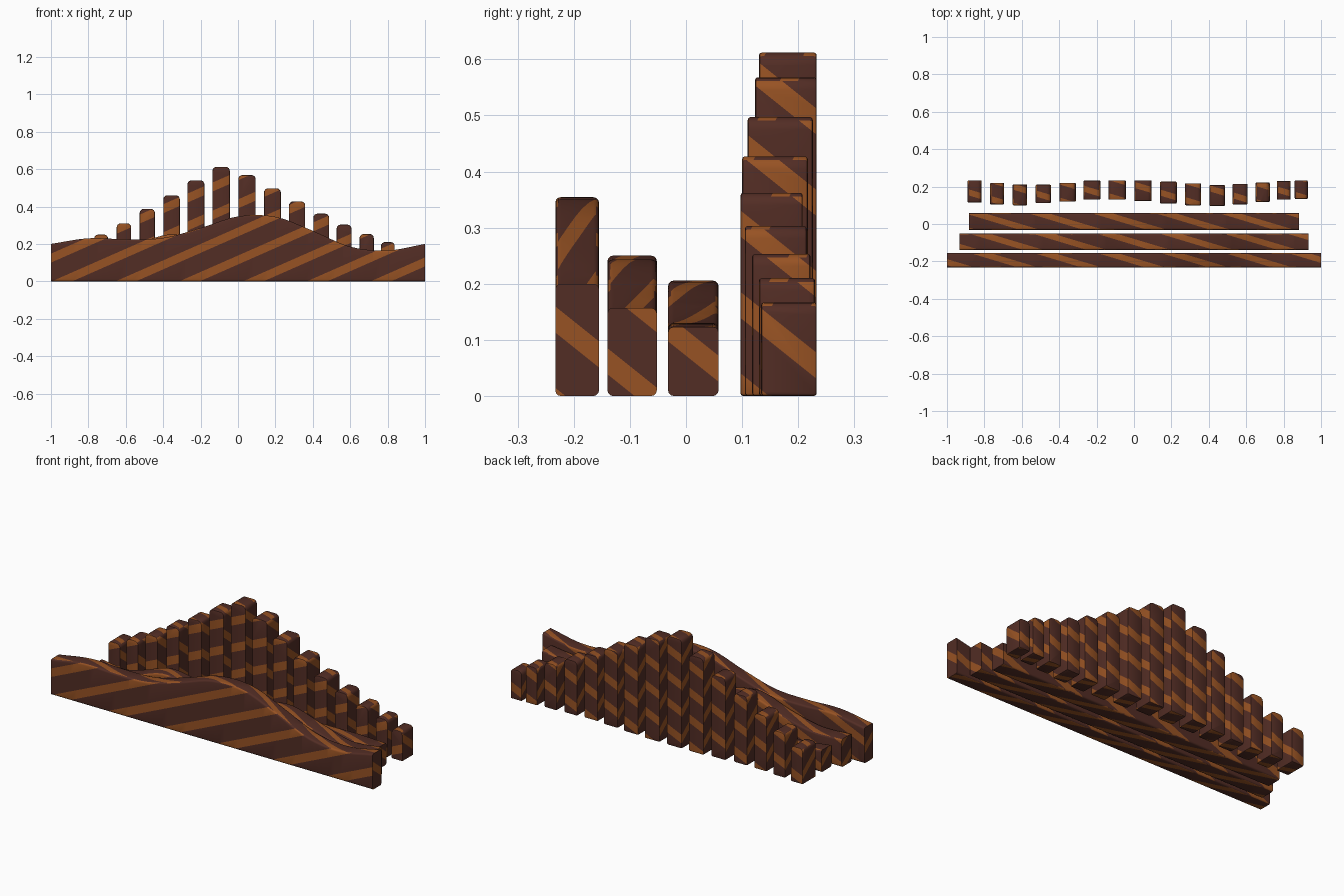
import bpy, bmesh, math
from mathutils import Vector

if "Cube" in bpy.data.objects:
    bpy.data.objects.remove(bpy.data.objects["Cube"])


def material(name, rgb):
    m = bpy.data.materials.new(name)
    m.diffuse_color = (*rgb, 1)
    m.use_nodes = True
    m.node_tree.nodes["Principled BSDF"].inputs["Base Color"].default_value = m.diffuse_color
    return m


DARK = material("dark brown wood", (0.085, 0.026, 0.018))
LIGHT = material("amber grain", (0.31, 0.085, 0.017))

# Diagonal grain for faces pointing along x, y, z: direction, phase, period, share
GRAIN = [
    (Vector((0, 0.8, 1)), -0.05, 0.145, 0.32),
    (Vector((-0.44, 0, 1)), 0.264, 0.15, 0.32),
    (Vector((0.3, 1, 0)), -0.30, 0.102, 0.32),
]


def dominant(n):
    return max(range(3), key=lambda i: abs(n[i]))


def add_grain(bm):
    """Cut stripe borders into the faces and colour the stripes."""
    layer = bm.faces.layers.int.new("side")
    bm.normal_update()
    for f in bm.faces:
        f[layer] = dominant(f.normal)
    for side, (d, phase, period, share) in enumerate(GRAIN):
        vals = [d.dot(v.co) for v in bm.verts]
        k0 = math.floor((min(vals) - phase) / period) - 1
        k1 = math.ceil((max(vals) - phase) / period) + 1
        for k in range(k0, k1 + 1):
            for s in (-0.5, 0.5):
                level = phase + (k + s * share) * period
                faces = [f for f in bm.faces if f[layer] == side]
                edges = {e for f in faces for e in f.edges}
                verts = {v for f in faces for v in f.verts}
                bmesh.ops.bisect_plane(bm, geom=[*faces, *edges, *verts], dist=1e-5,
                                       plane_co=d * (level / d.length_squared),
                                       plane_no=d.normalized())
    for f in bm.faces:
        d, phase, period, share = GRAIN[f[layer]]
        t = (d.dot(f.calc_center_median()) - phase) / period
        f.material_index = int(abs(t - round(t)) < share / 2)


def finish(bm, name):
    bmesh.ops.recalc_face_normals(bm, faces=bm.faces)
    add_grain(bm)
    me = bpy.data.meshes.new(name)
    bm.to_mesh(me)
    bm.free()
    me.materials.append(DARK)
    me.materials.append(LIGHT)
    ob = bpy.data.objects.new(name, me)
    bpy.context.collection.objects.link(ob)
    bpy.ops.object.select_all(action='DESELECT')
    ob.select_set(True)
    bpy.context.view_layer.objects.active = ob
    bpy.ops.object.shade_smooth_by_angle(angle=math.radians(35))


def curve(pts, t):
    """Smooth height through evenly spaced values, t in 0..1."""
    p = [2 * pts[0] - pts[1], *pts, 2 * pts[-1] - pts[-2]]
    u = t * (len(pts) - 1)
    i = min(int(u), len(pts) - 2)
    u -= i
    a, b, c, d = p[i:i + 4]
    return 0.5 * (2 * b + (c - a) * u + (2 * a - 5 * b + 4 * c - d) * u * u
                  + (3 * b - a - 3 * c + d) * u ** 3)


def arc(cy, cz, r, start, n=3):
    return [(cy + r * math.cos(math.radians(start + 90 * i / n)),
             cz + r * math.sin(math.radians(start + 90 * i / n))) for i in range(n + 1)]


def slab(name, half, y0, y1, heights, n=50, r=0.01):
    """Wavy board with a rounded cross-section."""
    bm = bmesh.new()
    rings = []
    for i in range(n + 1):
        x = -half + 2 * half * i / n
        h = curve(heights, i / n)
        sec = (arc(y1 - r, h - r, r, 0) + arc(y0 + r, h - r, r, 90)
               + arc(y0 + r, r, r, 180) + arc(y1 - r, r, r, 270))
        rings.append([bm.verts.new((x, y, z)) for y, z in sec])
    for a, b in zip(rings, rings[1:]):
        for j in range(len(a)):
            k = (j + 1) % len(a)
            bm.faces.new((a[j], a[k], b[k], b[j]))
    bm.faces.new(rings[0])
    bm.faces.new(rings[-1])
    finish(bm, name)


def post(name, x, w, y0, y1, h, r=0.022):
    """Upright block with a rounded top and softened rims."""
    bm = bmesh.new()
    x0, x1 = x - w / 2, x + w / 2
    prof = (arc(x1 - r, h - r, r, 0, 4) + arc(x0 + r, h - r, r, 90, 4)
            + arc(x0 + 0.006, 0.006, 0.006, 180, 2) + arc(x1 - 0.006, 0.006, 0.006, 270, 2))
    front = bm.faces.new([bm.verts.new((px, y0, pz)) for px, pz in prof])
    ext = bmesh.ops.extrude_face_region(bm, geom=[front], use_keep_orig=True)
    moved = [g for g in ext["geom"] if isinstance(g, bmesh.types.BMVert)]
    bmesh.ops.translate(bm, verts=moved, vec=(0, y1 - y0, 0))
    bmesh.ops.recalc_face_normals(bm, faces=bm.faces)
    rims = [e for e in bm.edges if abs(e.verts[0].co.y - e.verts[1].co.y) < 1e-6]
    bmesh.ops.bevel(bm, geom=rims, offset=0.005, segments=2, profile=0.5, affect='EDGES')
    finish(bm, name)


# Three wavy boards, front to back
slab("front_wave", 1.0, -0.233, -0.155,
     [.20, .23, .225, .232, .285, .347, .345, .27, .185, .165, .20])
slab("middle_wave", 0.932, -0.14, -0.052,
     [.157, .152, .192, .25, .223, .19, .22, .243, .19, .142, .157])
slab("back_wave", 0.882, -0.032, 0.058,
     [.123, .103, .118, .165, .203, .198, .16, .132, .128, .130, .123])

# Row of posts: centre x, width, front y, back y, height
POSTS = [
    (-.852, .075, .115, .233, .20), (-.732, .075, .105, .22, .25),
    (-.61, .078, .10, .211, .31), (-.485, .082, .112, .21, .387),
    (-.355, .088, .12, .22, .46), (-.225, .091, .13, .232, .54),
    (-.09, .093, .13, .233, .612), (.048, .093, .123, .233, .568),
    (.184, .09, .11, .226, .497), (.316, .087, .10, .217, .427),
    (.445, .084, .097, .208, .362), (.567, .08, .105, .215, .303),
    (.688, .076, .118, .222, .253), (.801, .074, .13, .23, .21),
    (.894, .07, .134, .233, .167),
]
for i, p in enumerate(POSTS):
    post(f"post_{i + 1}", *p)
